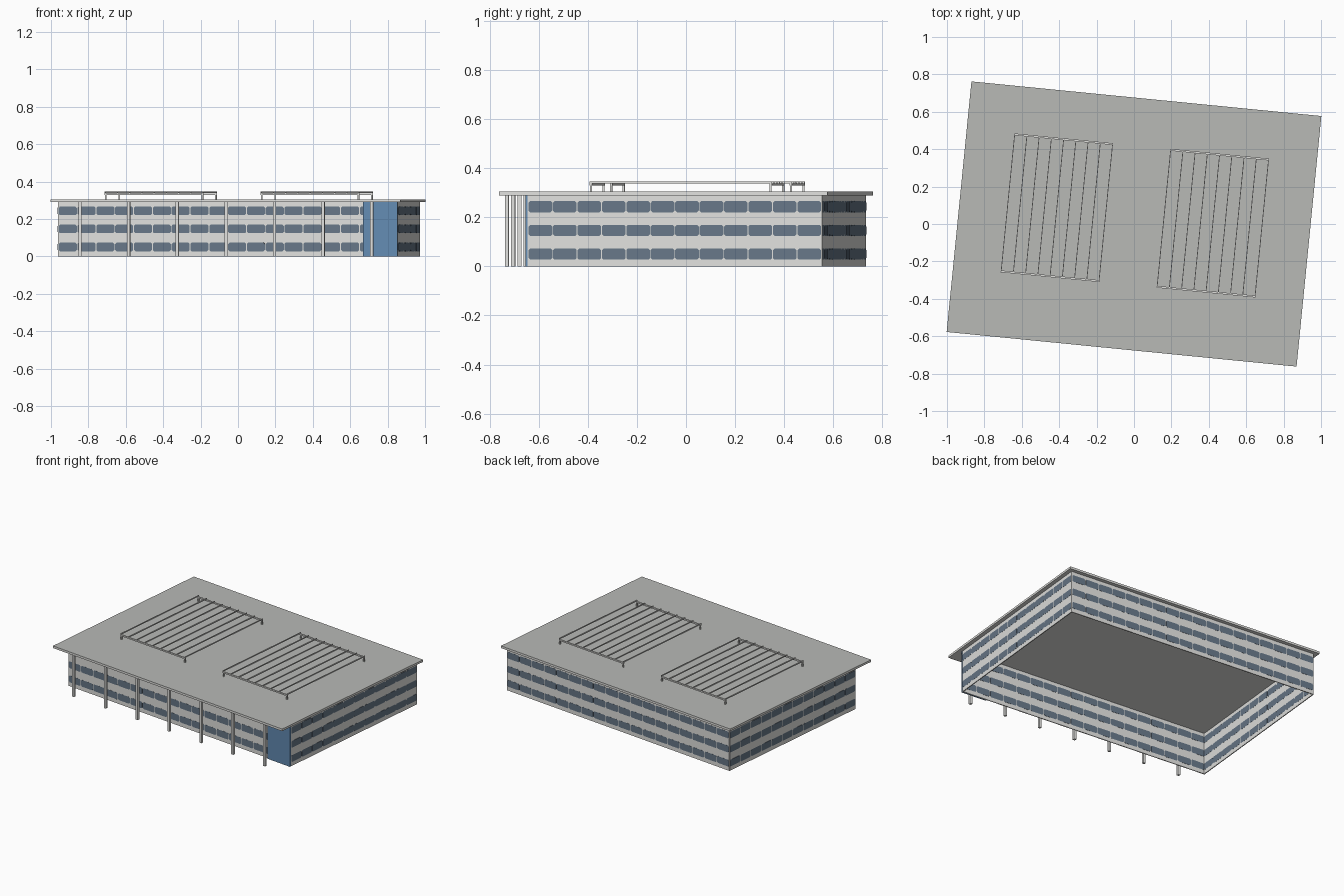
import bpy, bmesh, math
from mathutils import Matrix, Vector

if "Cube" in bpy.data.objects:
    bpy.data.objects.remove(bpy.data.objects["Cube"])

TURN = Matrix.Rotation(math.radians(-5.65), 4, "Z")  # whole building sits askew
WALL_H, ROOF_TOP, THICK = 0.29, 0.305, 0.006
HALF_W, FRONT, BACK = 0.91, -0.556, 0.645


def material(name, rgb):
    m = bpy.data.materials.new(name)
    m.use_nodes = True
    m.diffuse_color = (*rgb, 1)
    m.node_tree.nodes["Principled BSDF"].inputs["Base Color"].default_value = (*rgb, 1)
    return m


PALE = material("pale_concrete", (0.76, 0.76, 0.74))
GREY = material("roof_grey", (0.48, 0.49, 0.47))
GLASS = material("window_glass", (0.135, 0.185, 0.245))
BLUE = material("blue_panel", (0.125, 0.26, 0.45))


def finish(name, bm, *mats):
    bmesh.ops.recalc_face_normals(bm, faces=bm.faces)
    bm.transform(TURN)
    mesh = bpy.data.meshes.new(name)
    bm.to_mesh(mesh)
    bm.free()
    for m in mats:
        mesh.materials.append(m)
    obj = bpy.data.objects.new(name, mesh)
    bpy.context.collection.objects.link(obj)
    return obj


def add_box(bm, lo, hi):
    lo, hi = Vector(lo), Vector(hi)
    place = Matrix.Translation((lo + hi) / 2) @ Matrix.Diagonal((*(hi - lo), 1))
    bmesh.ops.create_cube(bm, size=1, matrix=place)


def add_window(bm, cx, cz, w=0.097, h=0.046, cut=0.007, depth=0.0072):
    # chamfered pane, extruded through the wall so it shows on both sides
    a, b = w / 2, h / 2
    quarter = [(a, b - cut), (a - cut, b)]
    ring = quarter + [(-x, z) for x, z in reversed(quarter)]
    ring += [(-x, -z) for x, z in ring]
    verts = [bm.verts.new((cx + x, -depth / 2, cz + z)) for x, z in ring]
    face = bm.faces.new(verts)
    out = bmesh.ops.extrude_face_region(bm, geom=[face], use_keep_orig=True)
    new = [g for g in out["geom"] if isinstance(g, bmesh.types.BMVert)]
    bmesh.ops.translate(bm, verts=new, vec=(0, depth, 0))


def facade(side, centre, length, angle, count):
    place = Matrix.Translation(centre) @ Matrix.Rotation(angle, 4, "Z")
    bm = bmesh.new()
    add_box(bm, (-length / 2, -THICK / 2, 0), (length / 2, THICK / 2, WALL_H))
    bm.transform(place)
    finish(side + "_wall", bm, PALE)
    bm = bmesh.new()
    pitch, storey = length / count, WALL_H / 3
    for row in range(3):
        for i in range(count):
            add_window(bm, (i + 0.5) * pitch - length / 2, (row + 0.52) * storey)
    bm.transform(place)
    finish(side + "_windows", bm, GLASS)


# Walls with three storeys of windows
mid, depth = (FRONT + BACK) / 2, BACK - FRONT
facade("front", (0, FRONT, 0), 2 * HALF_W, 0, 18)
facade("back", (0, BACK, 0), 2 * HALF_W, math.pi, 18)
facade("left", (HALF_W, mid, 0), depth, math.pi / 2, 12)
facade("right", (-HALF_W, mid, 0), depth, -math.pi / 2, 12)

# Blue entrance panel at one end of the front
bm = bmesh.new()
add_box(bm, (0.729, FRONT - 0.012, 0), (HALF_W + 0.003, FRONT - 0.003, WALL_H))
finish("entrance_panel", bm, BLUE)

# Overhanging roof slab: grey top, pale rim and underside
bm = bmesh.new()
add_box(bm, (-0.94, -0.673, WALL_H), (0.94, 0.673, ROOF_TOP))
bm.normal_update()
for f in bm.faces:
    f.material_index = 1 if f.normal.z > 0.5 else 0
finish("roof_slab", bm, PALE, GREY)

# Row of slim columns under the front overhang
for i in range(7):
    u = (i - 3) * 0.2613
    bm = bmesh.new()
    add_box(bm, (u - 0.008, -0.664, 0), (u + 0.008, -0.648, WALL_H))
    finish(f"front_column_{i + 1}", bm, PALE)

# Two rooftop pergolas: posts, cross beams and long slats
V0, V1, BEAM_Z, SLAT_Z, TOP = -0.322, 0.414, 0.329, 0.338, 0.346
for side, u0, u1 in (("right", -0.684, -0.154), ("left", 0.154, 0.684)):
    bm = bmesh.new()
    for v in (V0, V1):
        add_box(bm, (u0, v - 0.005, BEAM_Z), (u1, v + 0.005, SLAT_Z))
        for u in (u0 + 0.005, u1 - 0.005):
            add_box(bm, (u - 0.004, v - 0.004, ROOF_TOP), (u + 0.004, v + 0.004, BEAM_Z))
    finish(side + "_pergola_frame", bm, PALE)
    bm = bmesh.new()
    for i in range(9):
        u = u0 + 0.002 + i * (u1 - u0 - 0.004) / 8
        add_box(bm, (u - 0.002, V0 - 0.005, SLAT_Z), (u + 0.002, V1 + 0.005, TOP))
    finish(side + "_pergola_slats", bm, PALE)
